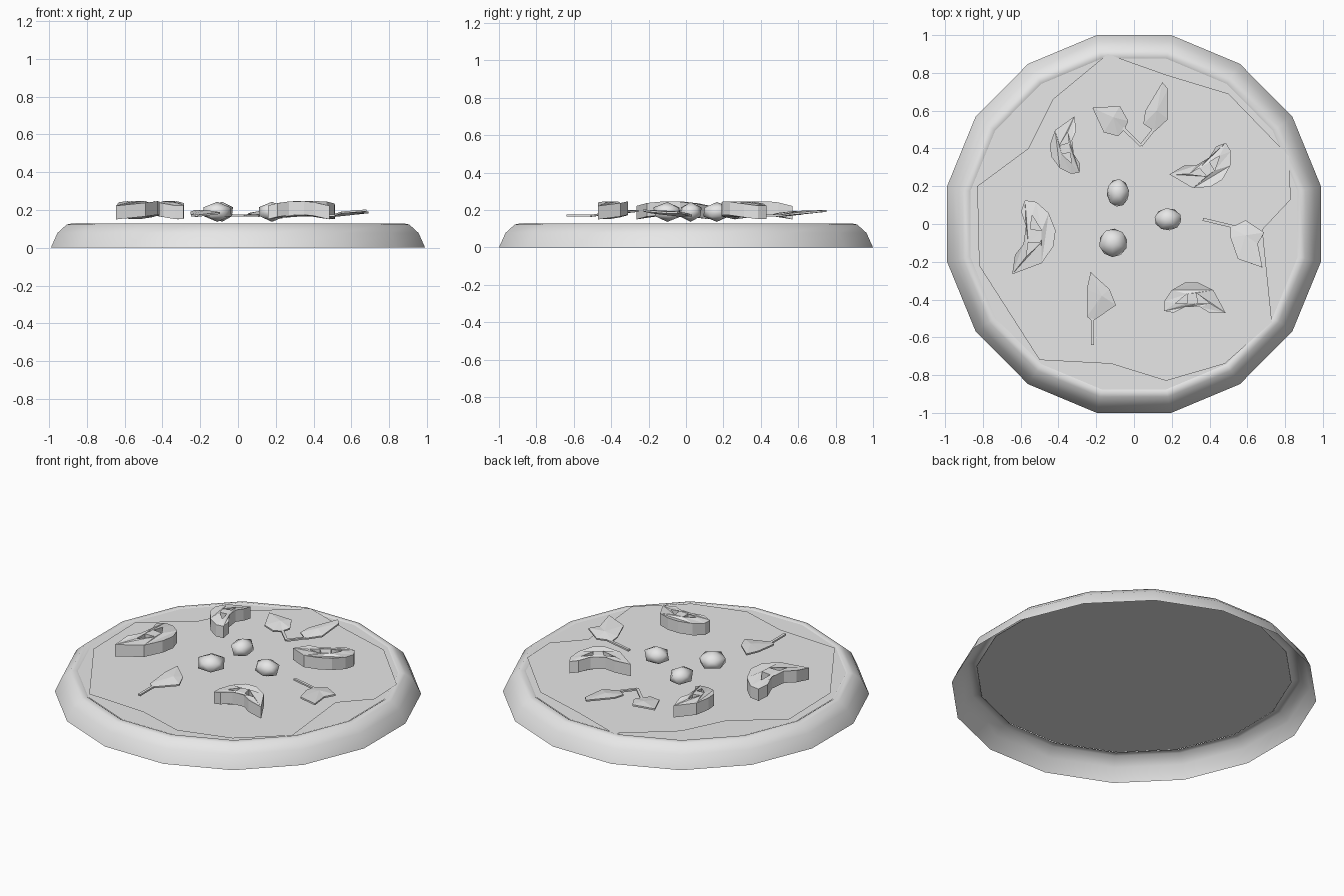
import bpy, bmesh, math
from mathutils import Matrix, Vector

if "Cube" in bpy.data.objects:
    bpy.data.objects.remove(bpy.data.objects["Cube"], do_unlink=True)

grey = bpy.data.materials.new("plain grey")
grey.diffuse_color = (0.8, 0.8, 0.8, 1)
grey.use_nodes = True
grey.node_tree.nodes["Principled BSDF"].inputs["Base Color"].default_value = (0.8, 0.8, 0.8, 1)


def finish(name, bm, smooth=False):
    """Turn a bmesh into a named, coloured object."""
    me = bpy.data.meshes.new(name)
    for f in bm.faces:
        f.smooth = smooth
    bm.to_mesh(me)
    bm.free()
    me.materials.append(grey)
    ob = bpy.data.objects.new(name, me)
    bpy.context.collection.objects.link(ob)
    return ob


SIDES = 16


def ring(bm, r, z):
    """Ring of vertices; r is measured to the middle of a side."""
    k = r / math.cos(math.pi / SIDES)
    angles = [2 * math.pi * (i + 0.5) / SIDES for i in range(SIDES)]
    return [bm.verts.new((0.99 * k * math.cos(a), k * math.sin(a), z)) for a in angles]


# Crust: hollow rolled rim, open underneath
bm = bmesh.new()
profile = [(1.0, 0.0), (0.965, 0.078), (0.915, 0.123), (0.885, 0.129), (0.862, 0.112)]
rings = [ring(bm, r, z) for r, z in profile]
for a, b in zip(rings, rings[1:]):
    for i in range(SIDES):
        j = (i + 1) % SIDES
        bm.faces.new((a[i], a[j], b[j], b[i]))
finish("crust", bm, smooth=True)

# Sauce: flat disc that also forms the underside
bm = bmesh.new()
bm.faces.new(ring(bm, 0.875, 0.124))
finish("sauce", bm)

# Cheese: irregular flat sheet
cheese = [(-0.14, 0.90), (-0.43, 0.66), (-0.56, 0.40), (-0.83, 0.20), (-0.82, -0.22),
          (-0.50, -0.72), (-0.12, -0.74), (0.17, -0.83), (0.48, -0.74), (0.73, -0.52),
          (0.68, -0.03), (0.83, 0.13), (0.82, 0.36), (0.50, 0.69), (0.17, 0.79)]
bm = bmesh.new()
bm.faces.new([bm.verts.new((x, y, 0.132)) for x, y in reversed(cheese)])
bmesh.ops.recalc_face_normals(bm, faces=bm.faces)
if bm.faces[:][0].normal.z < 0:
    bmesh.ops.reverse_faces(bm, faces=bm.faces[:])
finish("cheese", bm)

# Vegetable slices: thick arched crescents with two triangular openings
crescent = [(-0.16, -0.07), (-0.16, -0.02), (-0.12, 0.04), (-0.05, 0.08), (0.02, 0.08), (0.10, 0.04),
            (0.165, -0.08), (0.08, -0.08), (0.03, -0.05), (-0.05, -0.05), (-0.11, -0.08)]
openings = [[(-0.10, -0.03), (-0.04, -0.03), (-0.04, 0.02)],
            [(0.02, -0.03), (0.08, -0.03), (0.01, 0.025)]]


def slice_piece(name, x, y, turn, size):
    cu = bpy.data.curves.new(name, 'CURVE')
    cu.dimensions = '2D'
    cu.fill_mode = 'BOTH'
    cu.extrude = 0.036
    for loop in [crescent] + openings:
        sp = cu.splines.new('POLY')
        sp.points.add(len(loop) - 1)
        for p, (px, py) in zip(sp.points, loop):
            p.co = (px * size, py * size, 0, 1)
        sp.use_cyclic_u = True
    tmp = bpy.data.objects.new(name + "_outline", cu)
    bpy.context.collection.objects.link(tmp)
    bpy.context.view_layer.update()
    me = tmp.evaluated_get(bpy.context.evaluated_depsgraph_get()).to_mesh()
    bm = bmesh.new()
    bm.from_mesh(me)
    bpy.data.objects.remove(tmp, do_unlink=True)
    bmesh.ops.remove_doubles(bm, verts=bm.verts, dist=0.0005)
    # Bow the middle upwards, then place the slice
    for v in bm.verts:
        v.co.z += 0.186 + 0.025 * (1 - (v.co.x / (0.165 * size)) ** 2)
    bm.transform(Matrix.Translation((x, y, 0)) @ Matrix.Rotation(math.radians(turn), 4, 'Z'))
    finish(name, bm)


slice_piece("slice_back_right", -0.37, 0.41, 97, 0.92)
slice_piece("slice_right", -0.52, -0.08, -98, 1.22)
slice_piece("slice_back_left", 0.38, 0.28, -149, 1.05)
slice_piece("slice_front_left", 0.32, -0.39, 0, 1.0)


# Leaves: thin creased blades on a narrow stem
def leaf(name, base, stem_end, middle, outline):
    bm = bmesh.new()
    b = Vector(base)

    def vert(p, lift=0.0):
        return bm.verts.new((p[0], p[1], 0.172 + 0.11 * (Vector(p) - b).length + lift))
    hub = vert(middle, 0.012)
    rim = [vert(p) for p in outline]
    for i in range(len(rim)):
        bm.faces.new((hub, rim[i], rim[(i + 1) % len(rim)]))
    d = Vector(stem_end) - b
    side = Vector((-d.y, d.x)).normalized() * 0.008
    start = b - d.normalized() * 0.02
    end = b + d
    bm.faces.new([bm.verts.new((p.x, p.y, 0.175))
                  for p in (start - side, end - side, end + side, start + side)])
    bmesh.ops.recalc_face_normals(bm, faces=bm.faces)
    for f in bm.faces[:]:
        f.normal_update()
        if f.normal.z < 0:
            f.normal_flip()
    ob = finish(name, bm)
    mod = ob.modifiers.new("thickness", 'SOLIDIFY')
    mod.thickness = 0.01


leaf("leaf_back_right", (-0.05, 0.50), (0.037, 0.415), (-0.11, 0.565),
     [(-0.05, 0.50), (-0.03, 0.545), (-0.075, 0.625), (-0.22, 0.615), (-0.16, 0.485), (-0.085, 0.465)])
leaf("leaf_back_left", (0.10, 0.495), (0.037, 0.415), (0.12, 0.60),
     [(0.11, 0.49), (0.18, 0.555), (0.18, 0.715), (0.15, 0.75), (0.06, 0.60), (0.05, 0.53)])
leaf("leaf_left", (0.51, -0.01), (0.365, 0.025), (0.59, -0.06),
     [(0.51, -0.02), (0.51, -0.07), (0.55, -0.185), (0.68, -0.23), (0.655, -0.105), (0.69, -0.045), (0.59, 0.02)])
leaf("leaf_front", (-0.22, -0.51), (-0.22, -0.64), (-0.17, -0.38),
     [(-0.22, -0.515), (-0.095, -0.43), (-0.13, -0.345), (-0.23, -0.255), (-0.25, -0.345), (-0.25, -0.49)])

# Round toppings in the middle
for name, x, y, rx, ry, turn in [("ball_back", -0.085, 0.165, 0.066, 0.082, 10),
                                 ("ball_left", 0.18, 0.025, 0.080, 0.066, 25),
                                 ("ball_right", -0.11, -0.10, 0.084, 0.084, 50)]:
    bm = bmesh.new()
    bmesh.ops.create_icosphere(bm, subdivisions=1, radius=1.0)
    bm.transform(Matrix.Translation((x, y, 0.19)) @ Matrix.Diagonal((rx, ry, 0.053, 1))
                 @ Matrix.Rotation(math.radians(turn), 4, 'Z'))
    finish(name, bm, smooth=True)
